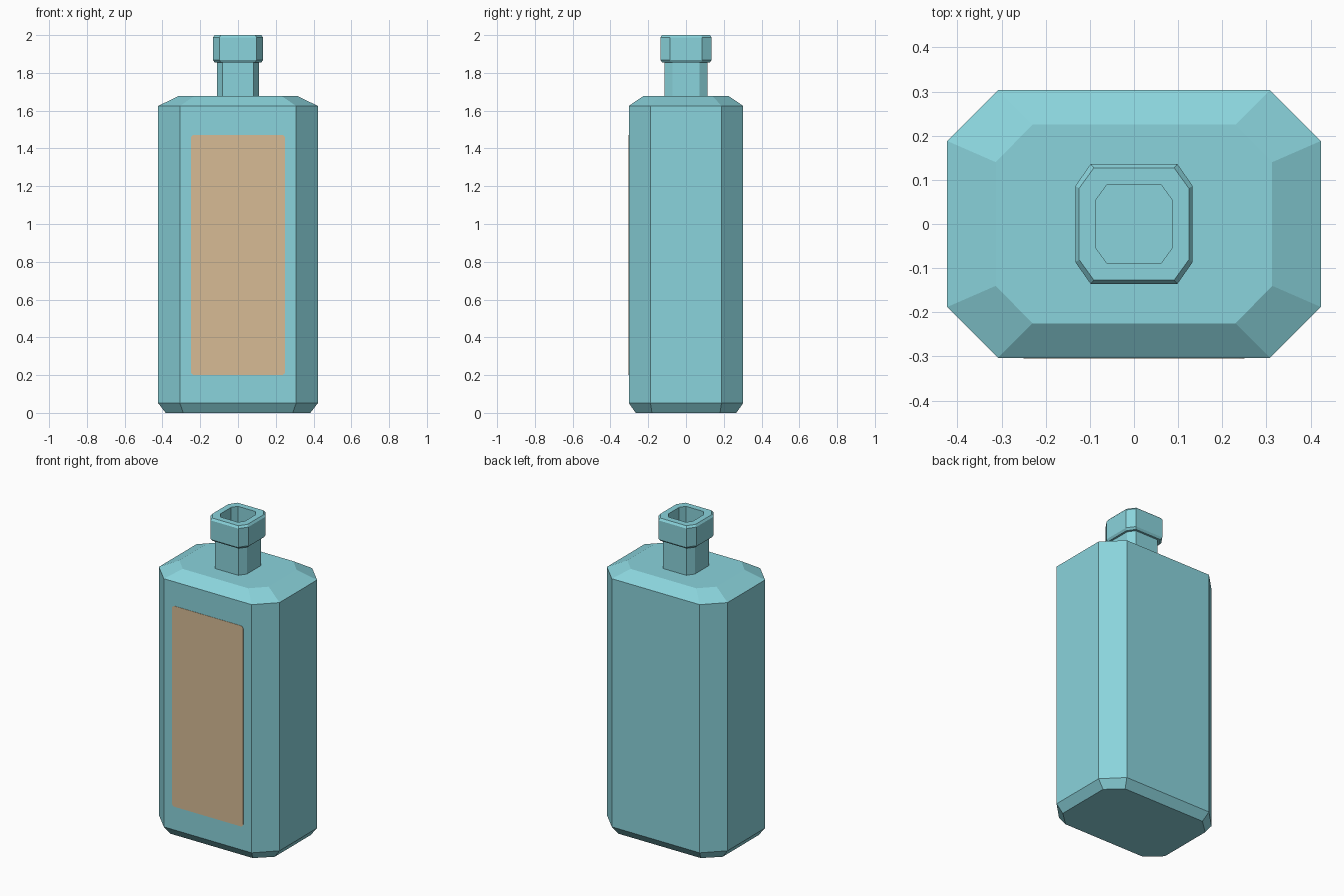
import bpy, bmesh, math

if "Cube" in bpy.data.objects:
    bpy.data.objects.remove(bpy.data.objects["Cube"])


def material(name, rgb):
    m = bpy.data.materials.new(name)
    m.diffuse_color = (*rgb, 1.0)
    m.use_nodes = True
    m.node_tree.nodes["Principled BSDF"].inputs["Base Color"].default_value = m.diffuse_color
    return m


glass = material("teal glass", (0.255, 0.655, 0.715))
paper = material("tan label", (0.68, 0.50, 0.30))


def octagon(hx, hy, fx, fy):
    """Rectangle hx by hy (half sizes) with corners cut back to fx, fy."""
    return [(hx, -fy), (hx, fy), (fx, hy), (-fx, hy),
            (-hx, fy), (-hx, -fy), (-fx, -hy), (fx, -hy)]


def loft(name, rings, mat):
    """Skin a stack of (z, hx, hy, fx, fy) sections and close both ends."""
    bm = bmesh.new()
    loops = [[bm.verts.new((x, y, z)) for x, y in octagon(*s)] for z, *s in rings]
    for a, b in zip(loops, loops[1:]):
        for i in range(8):
            j = (i + 1) % 8
            bm.faces.new((a[i], a[j], b[j], b[i]))
    bm.faces.new(loops[0][::-1])
    bm.faces.new(loops[-1])
    me = bpy.data.meshes.new(name)
    bm.to_mesh(me)
    bm.free()
    me.materials.append(mat)
    ob = bpy.data.objects.new(name, me)
    bpy.context.collection.objects.link(ob)
    return ob


# Body: chamfered foot, straight walls, sloping shoulder
loft("bottle_body", [
    (0.00, 0.383, 0.266, 0.290, 0.180),
    (0.052, 0.423, 0.303, 0.308, 0.188),
    (1.625, 0.423, 0.303, 0.308, 0.188),
    (1.678, 0.313, 0.225, 0.230, 0.140),
], glass)

# Neck and bevelled collar, continuing down inside the open mouth
loft("neck_and_collar", [
    (1.678, 0.112, 0.114, 0.082, 0.071),
    (1.856, 0.112, 0.114, 0.082, 0.071),
    (1.856, 0.124, 0.127, 0.091, 0.081),
    (1.869, 0.133, 0.136, 0.098, 0.086),
    (1.987, 0.133, 0.136, 0.098, 0.086),
    (2.000, 0.124, 0.127, 0.091, 0.081),
    (2.000, 0.086, 0.088, 0.062, 0.055),
    (1.700, 0.086, 0.088, 0.062, 0.055),
], glass)

# Front label: thin plate with rounded corners
w, z0, z1, r, front, back = 0.25, 0.20, 1.472, 0.02, -0.305, -0.302
outline = []
for cx, cz, start in ((w - r, z1 - r, 0), (r - w, z1 - r, 90),
                      (r - w, z0 + r, 180), (w - r, z0 + r, 270)):
    for k in range(5):
        a = math.radians(start + 22.5 * k)
        outline.append((cx + r * math.cos(a), cz + r * math.sin(a)))
bm = bmesh.new()
face = bm.faces.new([bm.verts.new((x, back, z)) for x, z in outline])
ext = bmesh.ops.extrude_face_region(bm, geom=[face])
for v in ext["geom"]:
    if isinstance(v, bmesh.types.BMVert):
        v.co.y = front
bmesh.ops.recalc_face_normals(bm, faces=bm.faces)
me = bpy.data.meshes.new("front_label")
bm.to_mesh(me)
bm.free()
me.materials.append(paper)
bpy.context.collection.objects.link(bpy.data.objects.new("front_label", me))
